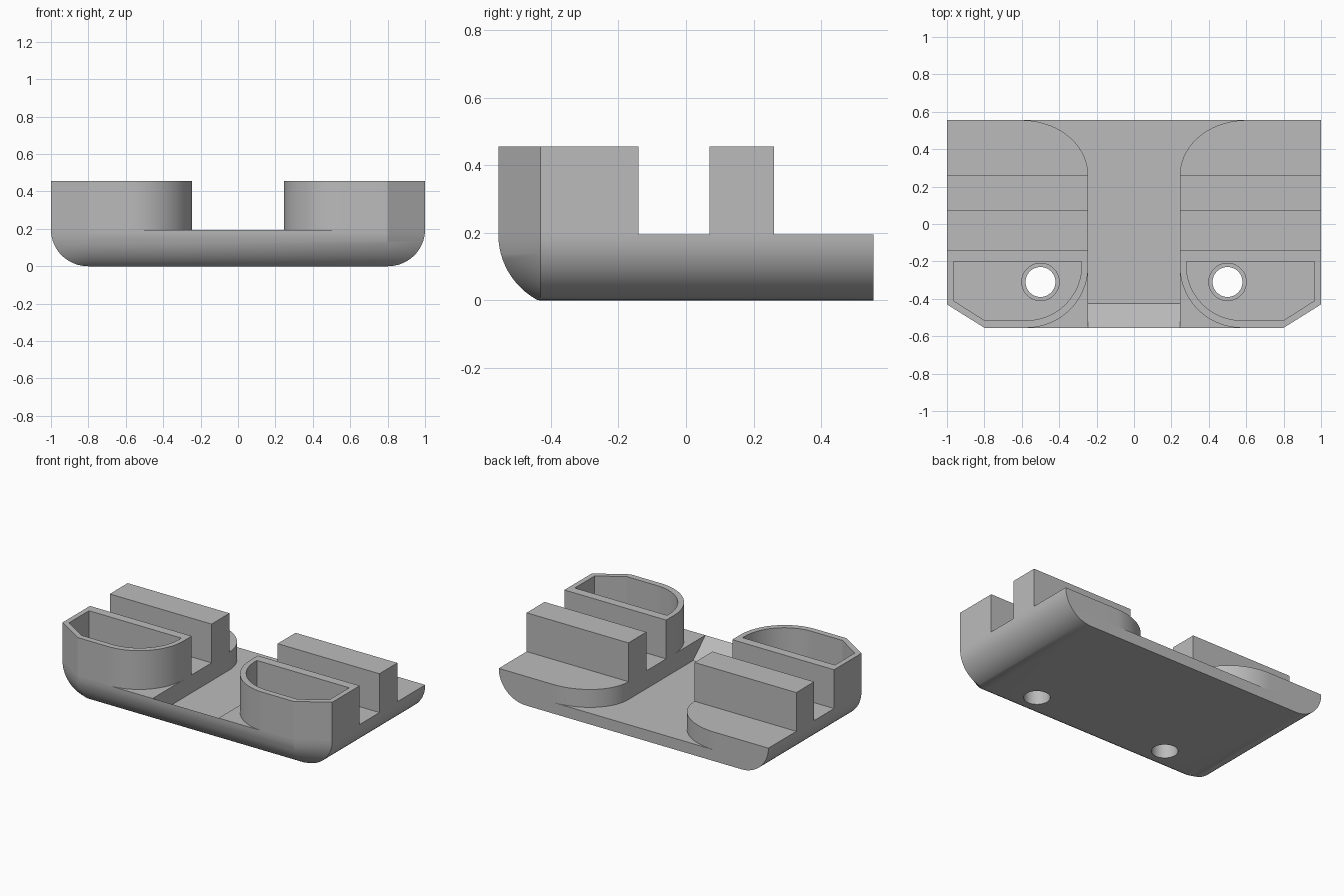
import bpy, bmesh, math

cube = bpy.data.objects.get("Cube")
if cube:
    bpy.data.objects.remove(cube, do_unlink=True)

# Main dimensions
DECK, TOP, FLOOR = 0.195, 0.455, 0.075
FRONT, BACK, SHOULDER = -0.555, 0.555, -0.43
CHANNEL = 0.245

grey = bpy.data.materials.new("plain grey")
grey.use_nodes = True
grey.diffuse_color = (0.5, 0.5, 0.5, 1)
grey.node_tree.nodes["Principled BSDF"].inputs["Base Color"].default_value = (0.5, 0.5, 0.5, 1)


def loft(name, rings):
    """Skin a stack of equal-length point rings and close both ends."""
    bm = bmesh.new()
    loops = [[bm.verts.new(p) for p in ring] for ring in rings]
    n = len(loops[0])
    for a, b in zip(loops, loops[1:]):
        for i in range(n):
            j = (i + 1) % n
            bm.faces.new((a[i], a[j], b[j], b[i]))
    bm.faces.new(loops[0][::-1])
    bm.faces.new(loops[-1])
    bmesh.ops.remove_doubles(bm, verts=bm.verts, dist=1e-5)
    bmesh.ops.recalc_face_normals(bm, faces=bm.faces)
    mesh = bpy.data.meshes.new(name)
    bm.to_mesh(mesh)
    bm.free()
    mesh.materials.append(grey)
    obj = bpy.data.objects.new(name, mesh)
    bpy.context.collection.objects.link(obj)
    return obj


def prism(name, outline, z0, z1):
    return loft(name, [[(x, y, z) for x, y in outline] for z in (z0, z1)])


def arc(cx, cy, rx, ry, a0, a1, steps=24):
    angles = [math.radians(a0 + (a1 - a0) * i / steps) for i in range(steps + 1)]
    return [(cx + rx * math.cos(a), cy + ry * math.sin(a)) for a in angles]


def cut(obj, cutters):
    """Subtract the cutters, bake the result and drop the helpers."""
    for c in cutters:
        c.hide_render = True
        mod = obj.modifiers.new("cut", 'BOOLEAN')
        mod.operation, mod.solver, mod.object = 'DIFFERENCE', 'EXACT', c
    deps = bpy.context.evaluated_depsgraph_get()
    baked = bpy.data.meshes.new_from_object(obj.evaluated_get(deps))
    obj.modifiers.clear()
    obj.data = baked
    for c in cutters:
        bpy.data.objects.remove(c, do_unlink=True)


def smooth(obj):
    bpy.ops.object.select_all(action='DESELECT')
    obj.select_set(True)
    bpy.context.view_layer.objects.active = obj
    bpy.ops.object.shade_smooth_by_angle(angle=math.radians(30))


# Base plate with rounded sides and front, and clipped front corners
rings = []
front_r = 0.22
for i in range(17):
    a = math.pi / 2 * (1 - i / 16)
    z = DECK * (1 - math.sin(a))
    x = 0.8 + 0.2 * math.cos(a)
    y = SHOULDER if i == 0 else FRONT + front_r - math.sqrt(front_r ** 2 - (DECK - z) ** 2)
    rings.append([(-x, BACK, z), (-x, SHOULDER, z), (-0.8, y, z),
                  (0.8, y, z), (x, SHOULDER, z), (x, BACK, z)])
base = loft("base_plate", rings)

# Central channel flaring to the back, with a ramp up to the front lip
flare = arc(0.6, 0.26, 0.6 - CHANNEL, BACK - 0.26, 180, 90)
half = [(CHANNEL, -0.425)] + flare + [(0.6, 0.7)]
channel = prism("channel_cutter", half + [(-x, y) for x, y in reversed(half)], FLOOR, 0.4)
ramp_profile = [(FRONT, DECK), (-0.425, FLOOR), (-0.4, FLOOR), (-0.4, 0.4), (-0.6, 0.4), (-0.6, DECK)]
ramp = loft("ramp_cutter", [[(x, y, z) for y, z in ramp_profile] for x in (-CHANNEL, CHANNEL)])

# Stepped screw holes
holes = []
for s in (-1, 1):
    for r, z0 in ((0.08, -0.1), (0.1, 0.1)):
        ring = arc(s * 0.5, -0.31, r, r, 0, 360, 48)[:-1]
        holes.append(prism("hole_cutter", ring, z0, 0.4))
cut(base, [channel, ramp] + holes)
smooth(base)

# Hollow front pockets and straight rear rails on both sides
outer = [(1, -0.14), (1, SHOULDER), (0.8, FRONT)] + \
    arc(0.575, -0.225, 0.33, 0.33, 270, 180) + [(CHANNEL, -0.14)]
inner = [(0.965, -0.2), (0.965, -0.41), (0.8, -0.515)] + \
    arc(0.575, -0.22, 0.295, 0.295, 270, 180) + [(0.28, -0.2)]
rail = [(CHANNEL, 0.07), (1, 0.07), (1, 0.26), (CHANNEL, 0.26)]
for s, side in ((1, "left"), (-1, "right")):
    def flip(points):
        return [(s * x, y) for x, y in points]
    pocket = prism(side + "_pocket_wall", flip(outer), DECK, TOP)
    cut(pocket, [prism("pocket_cutter", flip(inner), 0, 0.6)])
    smooth(pocket)
    prism(side + "_rail", flip(rail), DECK, TOP)
